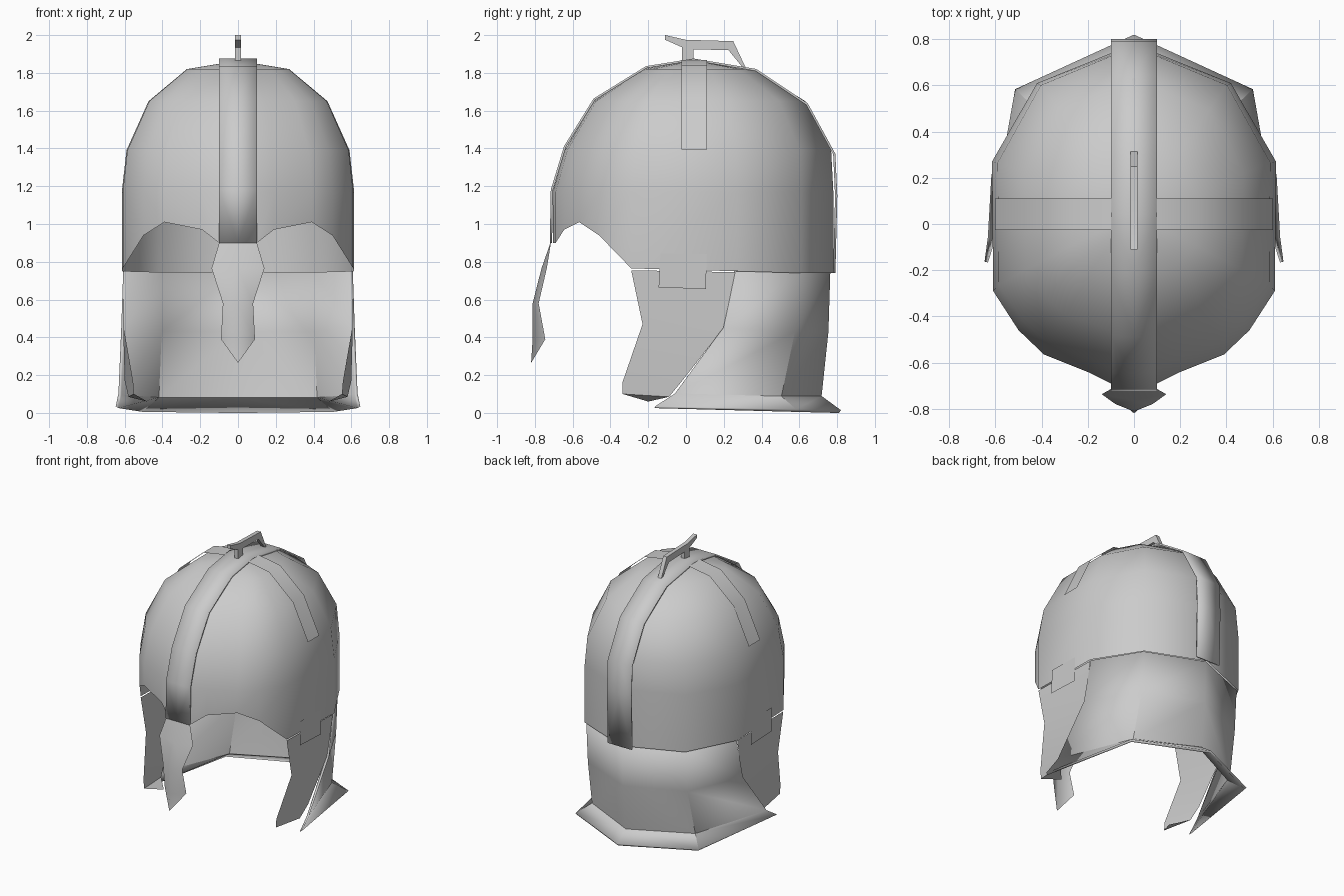
import bpy, bmesh, math

if "Cube" in bpy.data.objects:
    bpy.data.objects.remove(bpy.data.objects["Cube"])


def make(name, verts, faces, mirror=True, thick=0.0, angle=40):
    """Mesh object, mirrored in x if wanted, smooth below the given angle."""
    me = bpy.data.meshes.new(name)
    me.from_pydata(verts, [], faces)
    bm = bmesh.new()
    bm.from_mesh(me)
    bmesh.ops.remove_doubles(bm, verts=bm.verts, dist=0.0005)
    bmesh.ops.recalc_face_normals(bm, faces=bm.faces)
    bm.to_mesh(me)
    bm.free()
    me.shade_smooth()
    me.set_sharp_from_angle(angle=math.radians(angle))
    ob = bpy.data.objects.new(name, me)
    bpy.context.collection.objects.link(ob)
    if mirror:
        m = ob.modifiers.new("mirror", 'MIRROR')
        m.use_clip = True
    if thick:
        s = ob.modifiers.new("thickness", 'SOLIDIFY')
        s.thickness, s.offset = thick, 0
    return ob


def grid(rows):
    """Vertices and quads joining rows of equal length."""
    n = len(rows[0])
    verts = [p for r in rows for p in r]
    faces = [(i * n + j, i * n + j + 1, (i + 1) * n + j + 1, (i + 1) * n + j)
             for i in range(len(rows) - 1) for j in range(n - 1)]
    return verts, faces


# Bowl: half plan (x, y, rim height) scaled up through the levels
plan = [(0, -.705, .9), (.1, -.69, .9), (.19, -.645, .97), (.39, -.565, 1.01),
        (.5, -.46, .94), (.61, -.29, .765), (.615, .27, .75), (.42, .61, .74), (0, .78, .74)]
levels = [(1.17, 1, 1, 1), (1.39, .96, .91, .985), (1.65, .77, .69, .81), (1.82, .44, .32, .46)]
rows = [plan]
for z, sx, front, back in levels:
    rows.append([(x * sx, y * (front if y < 0 else back), z) for x, y, _ in plan])
rows.append([(0, .04, 1.865)] * len(plan))
make("helmet_bowl", *grid(rows), angle=50)

# Raised band running front to back over the crown
path = [(-.715, .9), (-.71, 1.18), (-.64, 1.41), (-.485, 1.66), (-.21, 1.83), (.04, 1.87),
        (.37, 1.815), (.64, 1.635), (.785, 1.37), (.795, 1.15), (.785, .74)]
make("crown_band", *grid([[(0, y, z), (.1, y, z)] for y, z in path]), thick=.012)

# Side bands
path = [(.1, 1.868), (.275, 1.838), (.475, 1.665), (.602, 1.395)]
make("side_band", *grid([[(x, -.025, z), (x, .11, z)] for x, z in path]))

# Nose guard with a centre ridge: (half width, edge y, ridge y, z)
nose = [(.1, -.715, -.718, .9), (.14, -.737, -.765, .765), (.08, -.78, -.812, .58),
        (.09, -.745, -.812, .39), (0, -.82, -.82, .265)]
make("nose_guard", *grid([[(0, r, z), (w, e, z)] for w, e, r, z in nose]))

# Neck guard: columns go from the centre back to the front edge, flared at the rim
neck = [[(0, .755, .745), (.41, .59, .745), (.6, .26, .75)],
        [(0, .745, .43), (.41, .57, .43), (.61, .2, .45)],
        [(0, .71, .085), (.425, .5, .085), (.625, -.06, .1)],
        [(0, .815, .007), (.51, .58, .012), (.64, -.165, .03)]]
make("neck_guard", *grid(neck), thick=.018)

# Cheek guards, curling inward at the bottom: front and back edge of each row
cheek = [[(.61, -.29, .755), (.61, .26, .745)],
         [(.608, -.23, .47), (.605, .2, .45)],
         [(.555, -.335, .165), (.6, -.02, .17)],
         [(.55, -.335, .1), (.58, -.09, .085)]]
v, f = grid(cheek)
v.append((.48, -.2, .06))
f.append((6, 7, 8))
make("cheek_guard", v, f)

# Hinge plates
make("hinge_plate", [(.618, -.135, .845), (.618, .11, .84), (.618, .105, .655), (.618, -.145, .665)],
     [(0, 1, 2, 3)])

# Crest holder: side profile with a post, a front prong and a rear leg
top = [(-.11, 2.0), (0, 1.975), (.25, 1.968), (.315, 1.83)]
low = [(-.11, 1.975), (-.02, 1.935), (-.02, 1.86), (.04, 1.86), (.04, 1.925), (.225, 1.92), (.295, 1.835)]
outline = top + low[::-1]
n = len(outline)
verts = [(s * .015, y, z) for s in (-1, 1) for y, z in outline]
faces = [tuple(range(n)), tuple(range(2 * n - 1, n - 1, -1))]
faces += [(i, (i + 1) % n, n + (i + 1) % n, n + i) for i in range(n)]
make("crest_holder", verts, faces, mirror=False)
